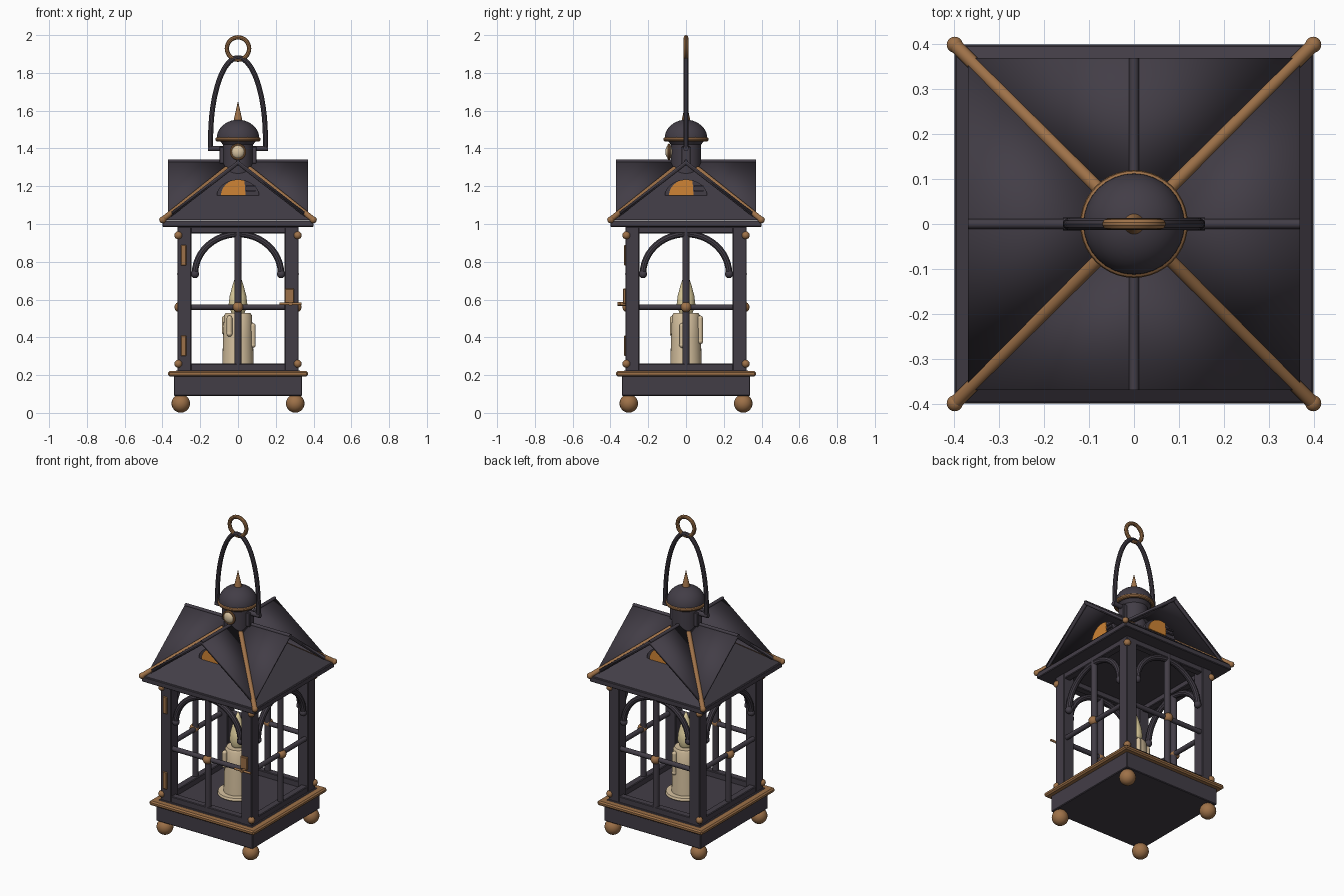
import bpy, bmesh
from math import pi, sin, cos, radians
from mathutils import Matrix, Vector

cube = bpy.data.objects.get("Cube")
if cube:
    bpy.data.objects.remove(cube)


def material(name, rgb):
    m = bpy.data.materials.new(name)
    m.use_nodes = True
    m.diffuse_color = (*rgb, 1)
    bsdf = next(n for n in m.node_tree.nodes if n.type == 'BSDF_PRINCIPLED')
    bsdf.inputs["Base Color"].default_value = (*rgb, 1)
    return m


IRON = material("dark iron", (0.055, 0.047, 0.062))
BRASS = material("aged brass", (0.34, 0.165, 0.065))
WAX = material("candle wax", (0.68, 0.54, 0.35))
FLAME = material("pale flame", (0.78, 0.66, 0.36))
AMBER = material("amber glass", (0.62, 0.23, 0.035))
made = []


def add_mesh(name, mesh, mat, turn=0):
    mesh.transform(Matrix.Rotation(turn * pi / 2, 4, 'Z'))
    mesh.materials.clear()
    mesh.materials.append(mat)
    ob = bpy.data.objects.new(name, mesh)
    bpy.context.collection.objects.link(ob)
    made.append(ob)
    return ob


def add(name, bm, mat, turn=0):
    bmesh.ops.recalc_face_normals(bm, faces=bm.faces)
    mesh = bpy.data.meshes.new(name)
    bm.to_mesh(mesh)
    bm.free()
    return add_mesh(name, mesh, mat, turn)


def box(name, mat, centre, size, turn=0, bevel=0.004):
    bm = bmesh.new()
    bmesh.ops.create_cube(bm, size=1, matrix=Matrix.Translation(centre) @ Matrix.Diagonal((*size, 1)))
    if bevel:
        bmesh.ops.bevel(bm, geom=bm.edges[:], offset=bevel, segments=1, affect='EDGES')
    return add(name, bm, mat, turn)


def ball(name, mat, centre, r, turn=0, scale=(1, 1, 1)):
    bm = bmesh.new()
    m = Matrix.Translation(centre) @ Matrix.Diagonal((*scale, 1))
    bmesh.ops.create_uvsphere(bm, u_segments=20, v_segments=12, radius=r, matrix=m)
    return add(name, bm, mat, turn)


def rod(name, mat, a, b, r, turn=0, r2=None, sides=16):
    a, b = Vector(a), Vector(b)
    d = b - a
    m = Matrix.Translation((a + b) / 2) @ d.to_track_quat('Z', 'Y').to_matrix().to_4x4()
    bm = bmesh.new()
    bmesh.ops.create_cone(bm, cap_ends=True, segments=sides, radius1=r,
                          radius2=r if r2 is None else r2, depth=d.length, matrix=m)
    return add(name, bm, mat, turn)


def tube(name, mat, points, r, turn=0, closed=False):
    cu = bpy.data.curves.new(name, 'CURVE')
    cu.dimensions = '3D'
    cu.bevel_depth, cu.bevel_resolution, cu.use_fill_caps = r, 3, True
    sp = cu.splines.new('POLY')
    sp.points.add(len(points) - 1)
    for p, co in zip(sp.points, points):
        p.co = (*co, 1)
    sp.use_cyclic_u = closed
    tmp = bpy.data.objects.new(name, cu)
    mesh = bpy.data.meshes.new_from_object(tmp)
    bpy.data.objects.remove(tmp)
    return add_mesh(name, mesh, mat, turn)


def lathe(name, mat, profile):
    bm = bmesh.new()
    vs = [bm.verts.new((r, 0, z)) for r, z in profile]
    es = [bm.edges.new(p) for p in zip(vs, vs[1:])]
    bmesh.ops.spin(bm, geom=vs + es, axis=(0, 0, 1), cent=(0, 0, 0), angle=2 * pi, steps=32)
    bmesh.ops.remove_doubles(bm, verts=bm.verts, dist=1e-5)
    return add(name, bm, mat)


def faces(name, mat, verts, polys, turn=0):
    bm = bmesh.new()
    vs = [bm.verts.new(v) for v in verts]
    for p in polys:
        bm.faces.new([vs[i] for i in p])
    return add(name, bm, mat, turn)


def plate(name, mat, outline, y, depth, turn=0):
    # flat upright plate facing -y, from an (x, z) outline
    bm = bmesh.new()
    f = bm.faces.new([bm.verts.new((x, y, z)) for x, z in outline])
    ext = bmesh.ops.extrude_face_region(bm, geom=[f])["geom"]
    bmesh.ops.translate(bm, vec=(0, depth, 0), verts=[v for v in ext if isinstance(v, bmesh.types.BMVert)])
    return add(name, bm, mat, turn)


def arc(rx, rz, z, a0=0, a1=180, n=24):
    return [(rx * cos(t), z + rz * sin(t)) for t in (radians(a0 + (a1 - a0) * i / n) for i in range(n + 1))]


# base and eave plate
box("base", IRON, (0, 0, 0.143), (0.68, 0.68, 0.106))
box("base_trim", BRASS, (0, 0, 0.207), (0.74, 0.74, 0.028), bevel=0.008)
box("floor", IRON, (0, 0, 0.215), (0.66, 0.66, 0.02))
box("eave_plate", IRON, (0, 0, 1.002), (0.8, 0.8, 0.034))

# hip roof inside the crossing gables
RIDGE, EAVE, OUT = 1.33, 1.022, 0.395
faces("hip_roof", IRON,
      [(-OUT, -OUT, EAVE), (OUT, -OUT, EAVE), (OUT, OUT, EAVE), (-OUT, OUT, EAVE), (0, 0, RIDGE)],
      [(3, 2, 1, 0), (0, 1, 4), (1, 2, 4), (2, 3, 4), (3, 0, 4)])
G = 0.37
GZ = RIDGE - (RIDGE - EAVE) * G / OUT

for k in range(4):
    # corner parts
    ball("foot", BRASS, (0.303, -0.303, 0.05), 0.049, k)
    box("corner_post", IRON, (0.284, -0.284, 0.6), (0.074, 0.074, 0.77), k)
    for z in (0.26, 0.94):
        ball("corner_rivet", BRASS, (0.316, -0.316, z), 0.021, k)
    rod("hip_rib", BRASS, (0.4, -0.4, 1.022), (0.06, -0.06, 1.292), 0.015, k)
    ball("rib_tip", BRASS, (0.399, -0.399, 1.022), 0.018, k)

    # window frame with arch and crossed bars
    box("bottom_rail", IRON, (0, -0.295, 0.238), (0.52, 0.045, 0.046), k)
    box("top_rail", IRON, (0, -0.295, 0.968), (0.52, 0.045, 0.036), k)
    tube("arch", IRON, [(x, -0.3, z) for x, z in arc(0.228, 0.212, 0.735)], 0.018, k)
    for s in (-1, 1):
        ball("arch_end", IRON, (s * 0.228, -0.3, 0.735), 0.022, k)
    rod("upright_bar", IRON, (0, -0.3, 0.22), (0, -0.3, 0.98), 0.019, k)
    rod("cross_bar", IRON, (-0.27, -0.3, 0.56), (0.27, -0.3, 0.56), 0.015, k)
    ball("bar_boss", BRASS, (0, -0.308, 0.56), 0.028, k)

    # open gable
    gable = faces("gable_roof", IRON, [(0, -G, RIDGE), (-G, -G, GZ), (G, -G, GZ), (0, 0, RIDGE)],
                  [(0, 3, 1), (0, 2, 3)], k)
    thick = gable.modifiers.new("thickness", 'SOLIDIFY')
    thick.thickness, thick.offset = 0.014, 0
    rod("ridge_cap", IRON, (0, -G, RIDGE), (0, 0, RIDGE), 0.011, k)
    for s in (-1, 1):
        rod("rake_trim", IRON, (0, -G + 0.01, RIDGE - 0.006), (s * G, -G + 0.01, GZ - 0.004), 0.01, k)

    # vent inside the gable
    plate("vent_back", IRON, arc(0.112, 0.085, 1.15), -0.235, 0.02, k)
    pane = [p for p in arc(0.09, 0.085, 1.15) if p[0] < 0.045]
    plate("vent_pane", AMBER, pane + [(0.04, 1.15)], -0.242, 0.006, k)
    for z in (1.175, 1.2):
        box("vent_slat", IRON, (0.068, -0.24, z), (0.05, 0.012, 0.008), k, 0)

# hinges and latch on the front door
for z in (0.355, 0.835):
    box("hinge", BRASS, (-0.288, -0.322, z), (0.03, 0.012, 0.11))
box("latch_plate", BRASS, (0.272, -0.325, 0.618), (0.05, 0.018, 0.08))
rod("latch_pin", BRASS, (0.278, -0.31, 0.577), (0.278, -0.362, 0.577), 0.01)
rod("latch_lever", BRASS, (0.22, -0.35, 0.577), (0.335, -0.35, 0.577), 0.007)

# candle
lathe("candle_dish", WAX, [(0, 0.22), (0.105, 0.22), (0.12, 0.232), (0.115, 0.246), (0, 0.248)])
lathe("candle", WAX, [(0, 0.23), (0.084, 0.23), (0.079, 0.4), (0.074, 0.515), (0.066, 0.528), (0, 0.52)])
for x, y, lo, hi in ((-0.045, -0.07, 0.42, 0.5), (0.078, -0.02, 0.36, 0.46),
                     (0.03, 0.075, 0.38, 0.5), (-0.07, 0.035, 0.43, 0.5)):
    rod("wax_drip", WAX, (x, y, lo), (x, y, hi), 0.015)
    ball("drip_end", WAX, (x, y, lo), 0.016)
    ball("drip_top", WAX, (x, y, hi), 0.015)
lathe("flame", FLAME, [(0, 0.52), (0.035, 0.53), (0.05, 0.57), (0.044, 0.62),
                       (0.028, 0.68), (0.012, 0.725), (0, 0.75)])

# cupola with dome and spike
lathe("cupola_neck", IRON, [(0, 1.25), (0.08, 1.25), (0.08, 1.42), (0.095, 1.44), (0, 1.45)])
for s in (-1, 1):
    box("neck_vent", IRON, (s * 0.084, 0, 1.365), (0.03, 0.05, 0.09))
lathe("dome", IRON, [(0, 1.44), (0.112, 1.44)] + [(max(x, 0), z) for x, z in arc(0.113, 0.1, 1.452, 0, 90, 10)])
tube("dome_rim", BRASS, [(0.108 * cos(i * pi / 20), 0.108 * sin(i * pi / 20), 1.448) for i in range(40)],
     0.012, closed=True)
rod("spike", BRASS, (0, 0, 1.535), (0, 0, 1.648), 0.026, r2=0.001)
ball("neck_lens", WAX, (0, -0.088, 1.382), 0.036, scale=(1, 0.6, 1))
tube("lens_ring", BRASS, [(x, -0.09, z) for x, z in arc(0.037, 0.037, 1.382, 0, 350, 23)], 0.007, closed=True)

# carrying handle and hanging ring
tube("handle", IRON, [(0.145, 0, 1.4)] + [(x, 0, z) for x, z in arc(0.145, 0.43, 1.45, n=32)]
     + [(-0.145, 0, 1.4)], 0.0135)
for s in (-1, 1):
    rod("handle_pivot", IRON, (s * 0.07, 0, 1.4), (s * 0.158, 0, 1.4), 0.014)
tube("hanging_ring", BRASS, [(x, 0, z) for x, z in arc(0.059, 0.059, 1.929, 0, 351, 39)], 0.012, closed=True)

# smooth rounded parts, keep hard edges
bpy.ops.object.select_all(action='DESELECT')
for ob in made:
    ob.select_set(True)
bpy.context.view_layer.objects.active = made[0]
bpy.ops.object.shade_smooth_by_angle(angle=radians(35))
